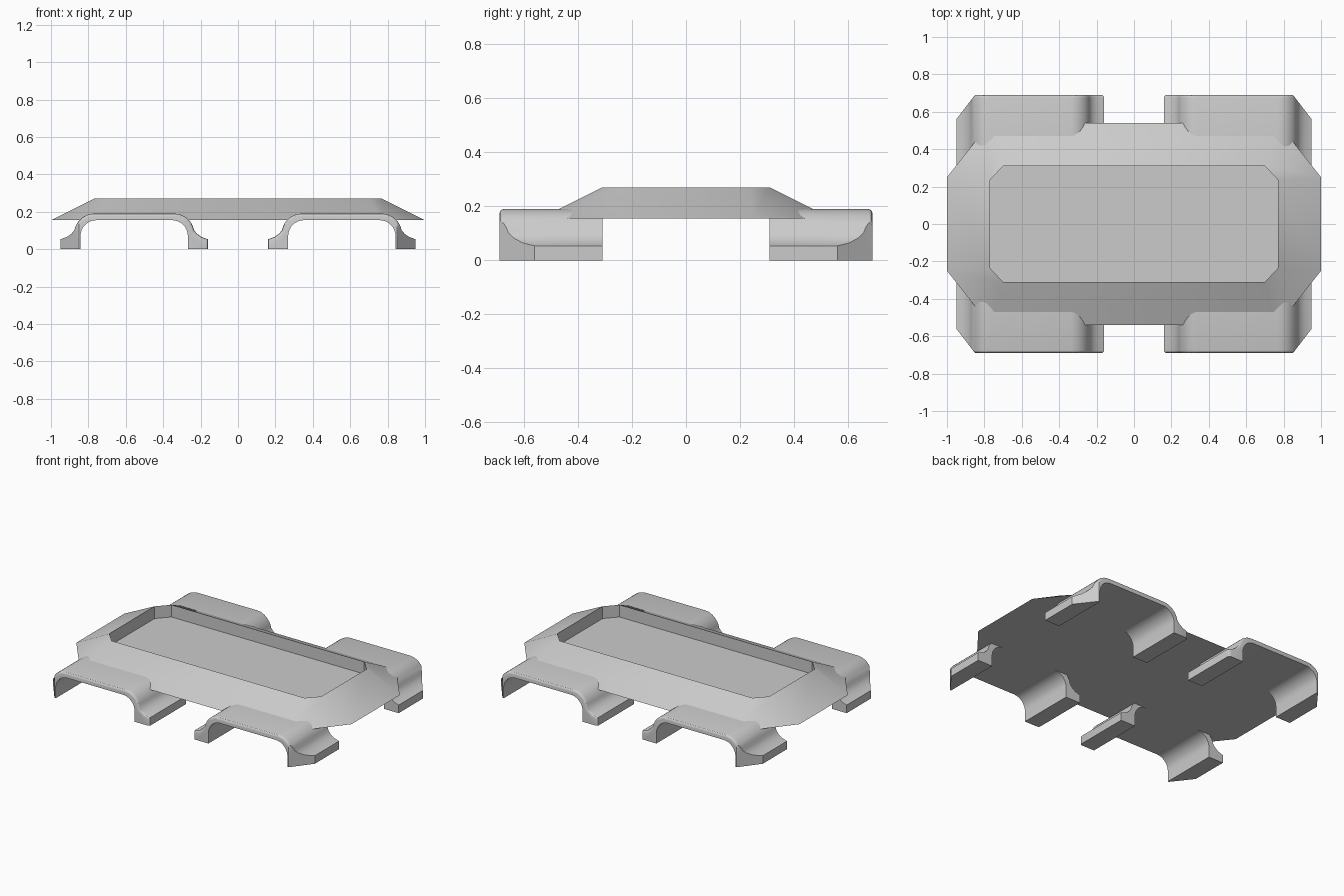
import bpy, bmesh
from math import sin, cos, pi
from mathutils import Vector

cube = bpy.data.objects.get("Cube")
if cube:
    bpy.data.objects.remove(cube, do_unlink=True)

grey = bpy.data.materials.new("plain_grey")
grey.use_nodes = True
colour = (0.6, 0.6, 0.6, 1)
grey.diffuse_color = colour
grey.node_tree.nodes["Principled BSDF"].inputs["Base Color"].default_value = colour


def finish(bm, name):
    """Turn a bmesh into a named, smooth-shaded object with sharp edges kept."""
    bmesh.ops.recalc_face_normals(bm, faces=bm.faces)
    mesh = bpy.data.meshes.new(name)
    bm.to_mesh(mesh)
    bm.free()
    mesh.materials.append(grey)
    obj = bpy.data.objects.new(name, mesh)
    bpy.context.collection.objects.link(obj)
    bpy.ops.object.select_all(action="DESELECT")
    obj.select_set(True)
    bpy.context.view_layer.objects.active = obj
    bpy.ops.object.shade_smooth_by_angle(angle=pi / 6)
    return obj


def octagon(bm, x, y, cx, cy, z):
    """Ring of a rectangle with half sizes x, y and corners cut by cx, cy."""
    a, b = x - cx, y - cy
    ring = [(x, -b), (x, b), (a, y), (-a, y), (-x, b), (-x, -b), (-a, -y), (a, -y)]
    return [bm.verts.new((px, py, z)) for px, py in ring]


# Tray: sloped rim around a sunken floor, flat underneath
bm = bmesh.new()
rings = [
    octagon(bm, 1.0, 0.54, 0.23, 0.29, 0.155),
    octagon(bm, 0.77, 0.31, 0.07, 0.075, 0.27),
    octagon(bm, 0.77, 0.31, 0.07, 0.075, 0.19),
]
for low, high in zip(rings, rings[1:]):
    for i in range(8):
        j = (i + 1) % 8
        bm.faces.new((low[i], low[j], high[j], high[i]))
bm.faces.new(rings[0])
bm.faces.new(rings[-1])
finish(bm, "tray_body")


def arc(cx, cz, rx, rz, start, steps):
    """Elliptical arc rising from a start angle to straight up."""
    span = pi / 2 - start
    angles = [start + span * i / steps for i in range(steps + 1)]
    return [(cx + rx * cos(t), cz + rz * sin(t)) for t in angles]


# Half profiles of the wheel arch, from foot to crown
MID = 0.555
outer_half = [(0.395, 0), (0.395, 0.053), (0.36, 0.065), (0.335, 0.083)]
outer_half += arc(0.215, 0.08, 0.107, 0.11, 0.2, 8)
inner_half = [(0.287, 0)] + arc(0.202, 0.07, 0.085, 0.085, 0, 8)


def full(half):
    """Mirror a half profile about the middle of the arch."""
    right = [(MID + x, z) for x, z in half]
    left = [(MID - x, z) for x, z in reversed(half)]
    return right + left


def fender(name, sx, sy):
    bm = bmesh.new()
    out, inn = full(outer_half), full(inner_half)
    profile = out + inn[::-1]
    near = [bm.verts.new((x, 0.31, z)) for x, z in profile]
    far = [bm.verts.new((x, 0.69, z)) for x, z in profile]
    n = len(profile)
    bm.faces.new(near)
    bm.faces.new(far)
    for i in range(n):
        j = (i + 1) % n
        bm.faces.new((near[i], near[j], far[j], far[i]))
    bmesh.ops.recalc_face_normals(bm, faces=bm.faces)

    # Round the outer lip
    lip = [bm.edges.get((far[i], far[i + 1])) for i in range(len(out) - 1)]
    bmesh.ops.bevel(bm, geom=lip, offset=0.015, segments=3, profile=0.5,
                    affect="EDGES", clamp_overlap=False)

    # Slice off the outer corner of the foot
    a, b = Vector((0.85, 0.69, 0)), Vector((0.95, 0.56, 0))
    normal = Vector((a.y - b.y, b.x - a.x, 0))
    cut = bmesh.ops.bisect_plane(bm, geom=bm.verts[:] + bm.edges[:] + bm.faces[:],
                                 plane_co=a, plane_no=normal, clear_outer=True)
    rim = [e for e in cut["geom_cut"] if isinstance(e, bmesh.types.BMEdge)]
    bmesh.ops.edgenet_fill(bm, edges=rim)

    bmesh.ops.scale(bm, vec=(sx, sy, 1), verts=bm.verts)
    finish(bm, name)


# Four wheel arches
for end, sy in (("front", -1), ("back", 1)):
    for side, sx in (("left", 1), ("right", -1)):
        fender(f"{end}_{side}_fender", sx, sy)
